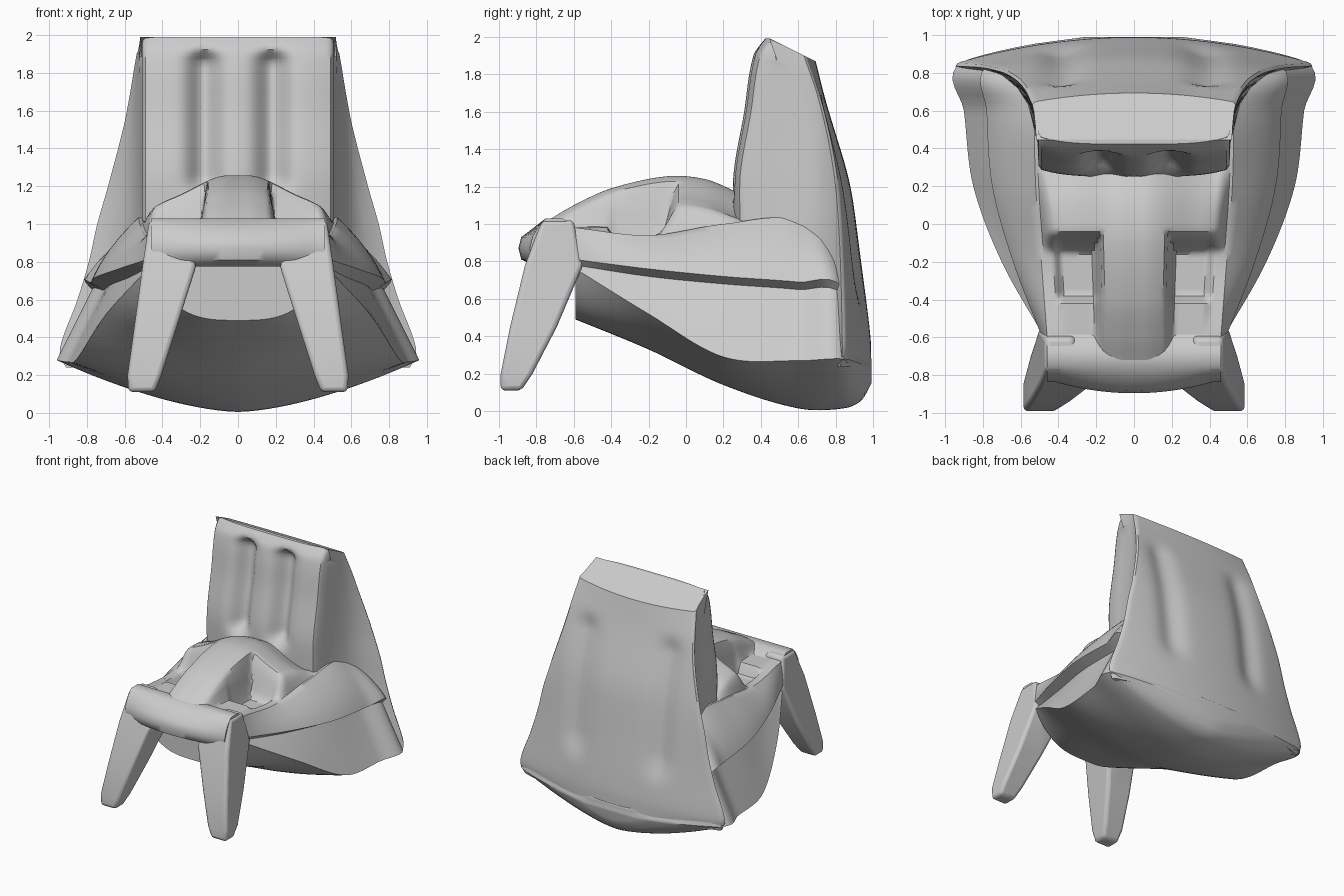
import bpy, bmesh, math

if "Cube" in bpy.data.objects:
    bpy.data.objects.remove(bpy.data.objects["Cube"])


def curve(table, t):
    """Smooth interpolation through (key, value) pairs."""
    if t <= table[0][0]:
        return table[0][1]
    if t >= table[-1][0]:
        return table[-1][1]
    i = max(k for k in range(len(table) - 1) if table[k][0] <= t)

    def slope(k):
        a, b = table[max(k - 1, 0)], table[min(k + 1, len(table) - 1)]
        return (b[1] - a[1]) / (b[0] - a[0])
    (x0, y0), (x1, y1) = table[i], table[i + 1]
    h = x1 - x0
    u = (t - x0) / h
    return ((2*u**3 - 3*u*u + 1) * y0 + (u**3 - 2*u*u + u) * h * slope(i)
            + (3*u*u - 2*u**3) * y1 + (u**3 - u*u) * h * slope(i + 1))


def step(a, b, t):
    u = min(max((t - a) / (b - a), 0), 1)
    return u * u * (3 - 2 * u)


def gauss(t, w):
    return math.exp(-(t / w) ** 2)


def finish(name, bm, bevel=0.0, angle=40):
    bmesh.ops.recalc_face_normals(bm, faces=bm.faces)
    me = bpy.data.meshes.new(name)
    bm.to_mesh(me)
    bm.free()
    ob = bpy.data.objects.new(name, me)
    bpy.context.collection.objects.link(ob)
    if bevel:
        m = ob.modifiers.new("bevel", 'BEVEL')
        m.width, m.segments, m.limit_method = bevel, 3, 'ANGLE'
    bpy.context.view_layer.objects.active = ob
    ob.select_set(True)
    bpy.ops.object.shade_smooth_by_angle(angle=math.radians(angle))
    ob.select_set(False)
    return ob


def loft(name, rings, half=0, **kw):
    """Skin closed rings; half = point count of one side for symmetric caps."""
    bm = bmesh.new()
    vs = [[bm.verts.new(p) for p in r] for r in rings]
    n = len(vs[0])
    for a, b in zip(vs, vs[1:]):
        for i in range(n):
            j = (i + 1) % n
            bm.faces.new((a[i], a[j], b[j], b[i]))
    for r in (vs[0], vs[-1]):
        if not half:
            bm.faces.new(r)
            continue
        for i in range(half - 1):
            q = [r[i], r[i + 1], r[(n - i - 1) % n], r[(n - i) % n]]
            bm.faces.new(list(dict.fromkeys(q)))
    return finish(name, bm, **kw)


def mirrored(half):
    return half + [(-p[0],) + tuple(p[1:]) for p in reversed(half[1:-1])]


def frange(a, b, n):
    return [a + (b - a) * i / n for i in range(n + 1)]


# Lower body: cross-sections along y
KEYS = (-0.59, -0.2, 0.2, 0.6, 0.84, 0.94, 0.99)
BODY = {k: list(zip(KEYS, v)) for k, v in {
    'ws': (.46, .49, .52, .53, .54, .40, .15),   # seat edge
    'zs': (.98, .94, 1.0, 1.02, .82, .36, .28),
    'wu': (.49, .64, .75, .78, .78, .46, .18),   # upper panel edge
    'zu': (.81, .76, .72, .69, .66, .32, .265),
    'wc': (.46, .57, .67, .71, .75, .46, .18),   # crease
    'zc': (.78, .72, .68, .65, .62, .31, .26),
    'wl': (.48, .70, .85, .90, .935, .60, .25),  # lower corner
    'zl': (.76, .52, .29, .27, .28, .25, .22),
    'zb': (.49, .33, .14, .015, .015, .06, .15)}.items()}


def body_ring(y):
    p = {k: curve(t, y) for k, t in BODY.items()}
    dip = 0.18 * step(0.7, 0.4, y)
    h = [(0, y, p['zs'] - dip), (p['ws'] * .88, y, p['zs'] - dip),
         (p['ws'] * .94, y, p['zs'])]
    cx, cz = p['wu'] * .72 + p['ws'] * .28, p['zs'] * .5 + p['zu'] * .5
    for t in frange(0, 1, 8):
        a, b, c = (1 - t) ** 2, 2 * t * (1 - t), t * t
        h.append((a*p['ws'] + b*cx + c*p['wu'], y, a*p['zs'] + b*cz + c*p['zu']))
    for t in frange(0, 1, 4):
        h.append((p['wc'] + (p['wl'] - p['wc']) * t, y, p['zc'] + (p['zl'] - p['zc']) * t))
    power = 1.6 + 1.6 * step(0, -.59, y)
    for t in frange(1, 0, 18)[1:]:
        h.append((p['wl'] * t, y, p['zb'] + (p['zl'] - p['zb']) * t ** power))
    return h


halves = [body_ring(y) for y in frange(-0.59, 0.84, 36) + frange(0.84, 0.99, 8)[1:]]
loft("lower_body", [mirrored(h) for h in halves], half=len(halves[0]))

# Backrest: horizontal sections, fluted front, flared sides, bowed back
W = [(.24, .91), (.33, .945), (.6, .85), (.8, .79), (1, .745), (1.2, .69),
     (1.6, .61), (1.85, .565), (2, .535)]
EDGE = [(.24, .84), (.33, .85), (1, .83), (1.5, .78), (1.8, .72), (2, .64)]
MID = [(.24, .99), (.4, .985), (.8, .935), (1.2, .88), (1.6, .80), (2, .69)]
FRONT = [(.24, .3), (1.2, .25), (1.6, .31), (1.9, .36), (2, .43)]


def back_ring(z):
    w, ye, yc, yf = (curve(t, z) for t in (W, EDGE, MID, FRONT))
    flute = step(1.12, 1.25, z) * step(1.95, 1.84, z)
    crease = step(.5, .75, z) * step(1.85, 1.65, z)
    h = [(x, yf + .11 * flute * gauss(x - .18, .078) + .04 * (x / .5) ** 4)
         for x in frange(0, .49, 24)]
    h.append((.505, yf + .06))
    xg = .51 + .2 * (w - .5)
    h += [(.51, yf * .5 + .3), (xg, ye - .2), (xg * .75 + w * .25, ye - .12),
          (xg * .4 + w * .6, ye - .05), (w, ye - .015), (w - .01, ye)]
    h += [(x, ye + (yc - ye) * (1 - (x / w) ** 2) - .04 * crease * gauss(x - .38, .1))
          for x in frange(w - .03, 0, 24)]
    return [(x, y, z - max(0, y - .45) * .5 * step(1.1, 1.9, z)) for x, y in h]


halves = [back_ring(z) for z in frange(.24, 1.86, 46) + frange(1.88, 1.99, 5)]
loft("backrest", [mirrored(h) for h in halves], half=len(halves[0]))

# Seat cushion: T-shaped dome with hollows at either side
CROWN = [(-.72, 1.03), (-.6, 1.1), (-.4, 1.19), (-.1, 1.255), (.1, 1.24), (.25, 1.18), (.4, 1.1)]


def seat_height(u, x, y):
    a = abs(x)
    floor = .89 + .09 * step(-.37, -.42, y)
    edge = curve(BODY['zs'], y)
    floor += (edge - floor) * step(.8, .9, abs(u))
    dome = curve(CROWN, y) - .13 * step(.05, .42, a)
    narrow = step(.22, .16, a)
    wide = step(-.16, -.03, y) * (1 - abs(u) ** 14)
    return floor + (dome - floor) * max(narrow, wide)


bm = bmesh.new()
grid = []
for y in frange(-.72, .4, 56):
    half_width = curve(BODY['ws'], y) * .97
    grid.append([bm.verts.new((u * half_width, y, seat_height(u, u * half_width, y)))
                 for u in frange(-1, 1, 60)])
for r, s in zip(grid, grid[1:]):
    for i in range(60):
        bm.faces.new((r[i], r[i + 1], s[i + 1], s[i]))
finish("seat_cushion", bm)

# Front rail: yz profile swept across, swelling forward in the middle
rails = []
for x in frange(-.46, .46, 20):
    b = .06 * max(0, 1 - (x / .42) ** 2)
    rails.append([(x, y, z) for y, z in (
        (-.57, .78), (-.80, .775), (-.82 - b, .81), (-.835 - b, .87), (-.82 - b, .93),
        (-.79 - b * .3, .985), (-.75, 1.03), (-.66, 1.03), (-.57, .97))])
loft("front_rail", rails, angle=50)

# Front legs: tapering, splayed forward and outward
LEG = [(1.02, .32, .47, -.77, -.6), (.78, .22, .505, -.86, -.55),
       (.45, .325, .55, -.94, -.69), (.2, .405, .585, -.99, -.82),
       (.11, .44, .58, -.99, -.88)]
for s, side in ((1, "right"), (-1, "left")):
    loft("front_leg_" + side,
         [[(s * a, c, z), (s * b, c, z), (s * b, d, z), (s * a, d, z)]
          for z, a, b, c, d in LEG], bevel=.025)
